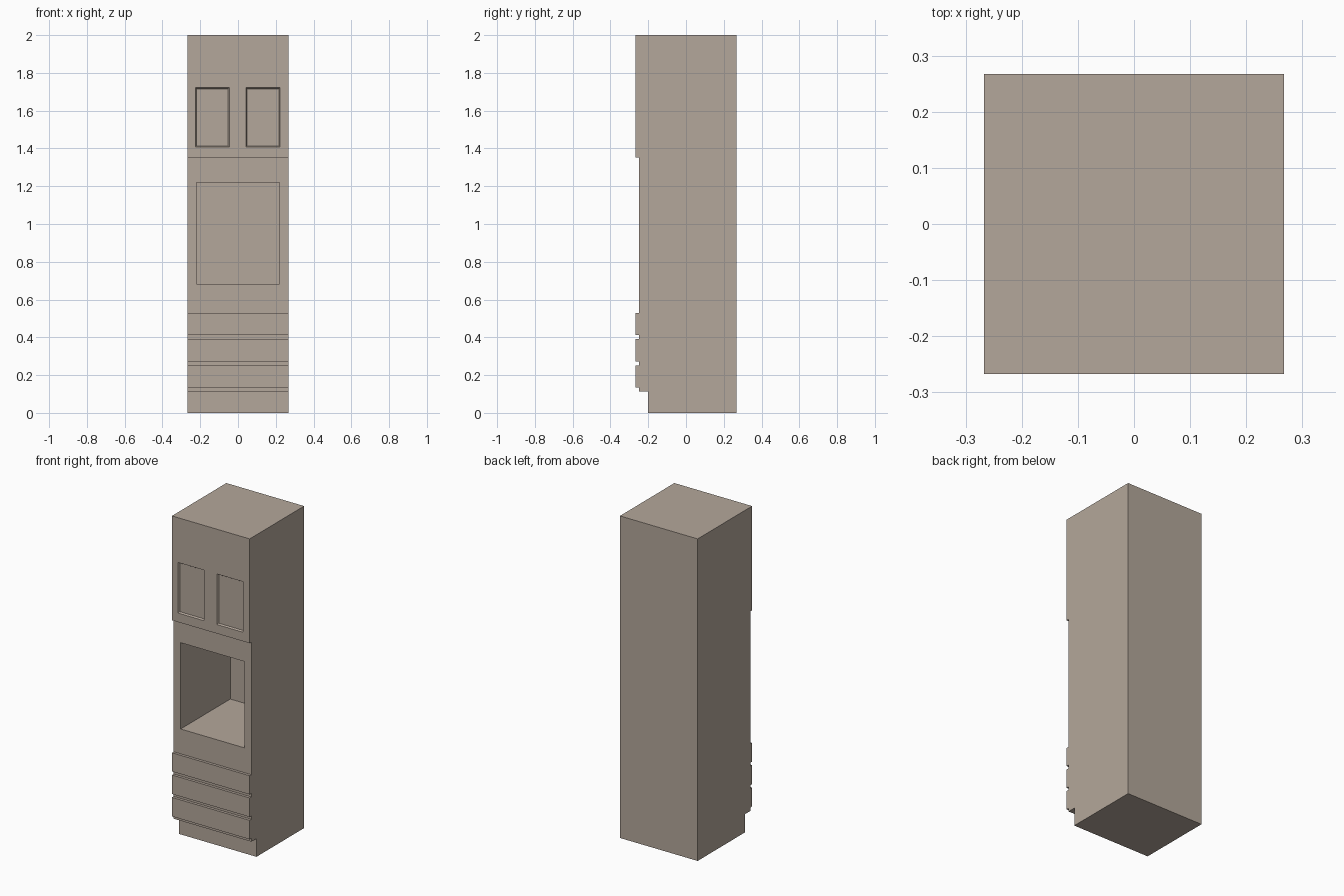
import bpy, bmesh

if "Cube" in bpy.data.objects:
    bpy.data.objects.remove(bpy.data.objects["Cube"])

W = 0.267            # half width and half depth
FACE, BODY = -W, -0.25   # y of the applied fronts and of the carcass

# Warm grey-brown finish shared by all parts
finish = bpy.data.materials.new("cabinet_finish")
finish.diffuse_color = (0.456, 0.386, 0.325, 1)
finish.use_nodes = True
finish.node_tree.nodes["Principled BSDF"].inputs["Base Color"].default_value = finish.diffuse_color


def box(name, x, y, z, taper=0.0):
    """Box from (min, max) ranges; taper shrinks the rear (max y) face."""
    bm = bmesh.new()
    bmesh.ops.create_cube(bm, size=1)
    for v in bm.verts:
        t = taper if v.co.y > 0 else 0
        sx, sz = (1 if v.co.x > 0 else -1), (1 if v.co.z > 0 else -1)
        v.co = (x[sx > 0] - sx * t, y[v.co.y > 0], z[sz > 0] - sz * t)
    mesh = bpy.data.meshes.new(name)
    bm.to_mesh(mesh)
    bm.free()
    mesh.materials.append(finish)
    ob = bpy.data.objects.new(name, mesh)
    bpy.context.collection.objects.link(ob)
    return ob


def cut(target, cutter):
    """Subtract cutter from target, then remove the cutter."""
    mod = target.modifiers.new("recess", 'BOOLEAN')
    mod.operation, mod.solver, mod.object = 'DIFFERENCE', 'EXACT', cutter
    bpy.context.view_layer.objects.active = target
    bpy.ops.object.modifier_apply(modifier=mod.name)
    bpy.data.objects.remove(cutter)


# Carcass with open oven niche
carcass = box("carcass", (-W, W), (BODY, W), (0.113, 2.0))
cut(carcass, box("niche_cutter", (-0.219, 0.219), (BODY - 0.05, 0.237), (0.683, 1.219)))

# Set-back plinth
box("plinth", (-W, W), (-0.20, W), (0.0, 0.113))

# Drawer fronts
for i, (z0, z1) in enumerate([(0.134, 0.252), (0.273, 0.391), (0.413, 0.529)]):
    box(f"drawer_front_{i + 1}", (-W, W), (FACE, BODY), (z0, z1))

# Upper front with two bevelled recessed panels
door = box("upper_door_front", (-W, W), (FACE, BODY), (1.352, 1.776))
for x in ((-0.226, -0.046), (0.042, 0.222)):
    cut(door, box("panel_cutter", x, (FACE, FACE + 0.01), (1.408, 1.722), 0.006))

# Top fascia, meeting the upper front at a seam
box("top_fascia", (-W, W), (FACE, BODY), (1.776, 2.0))
